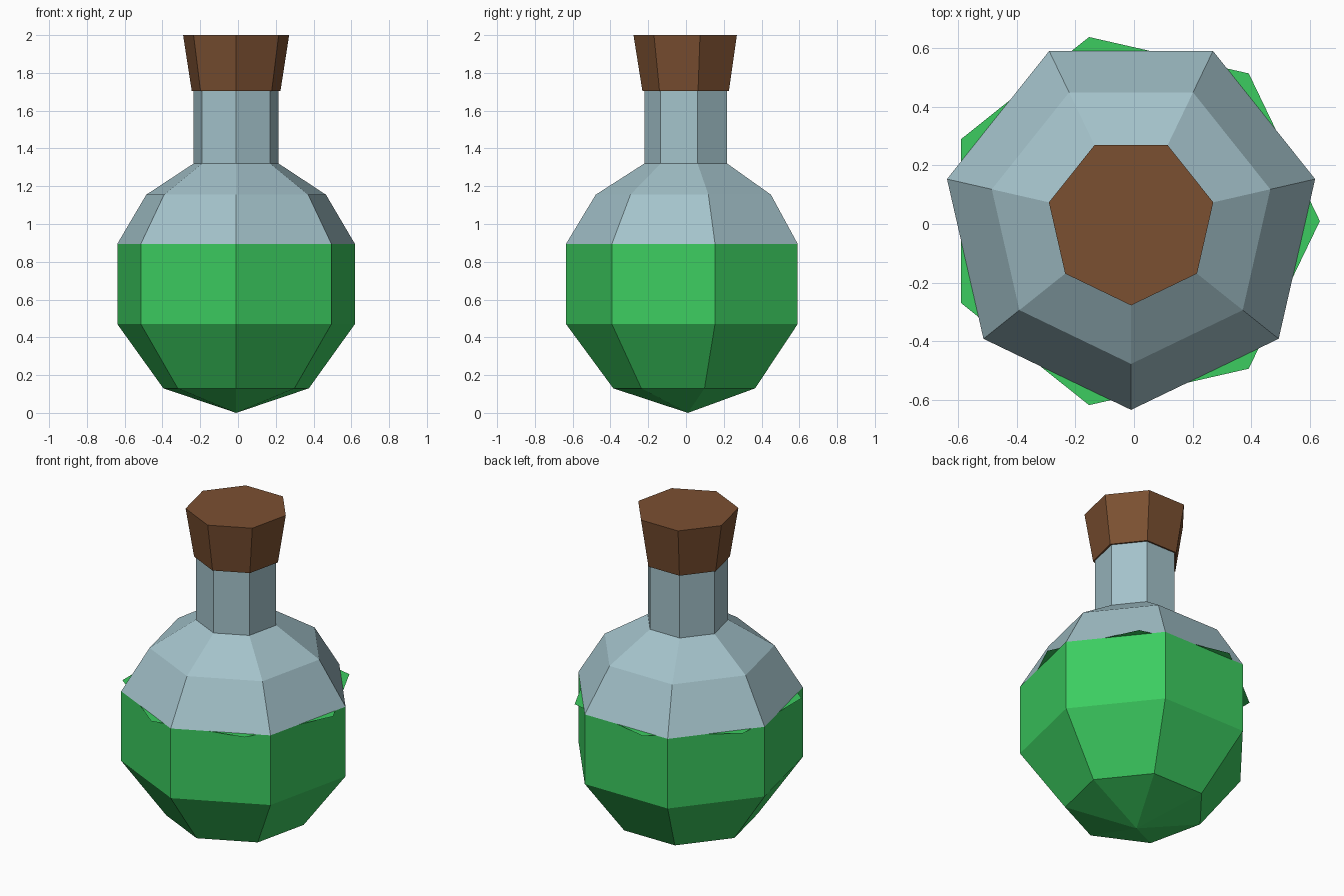
import bpy
import bmesh
from math import pi, cos, sin

cube = bpy.data.objects.get("Cube")
if cube:
    bpy.data.objects.remove(cube, do_unlink=True)

SIDES = 7
CENTRE = (-0.01, 0.01)


def material(name, colour):
    mat = bpy.data.materials.new(name)
    mat.use_nodes = True
    mat.diffuse_color = (*colour, 1)
    bsdf = next(n for n in mat.node_tree.nodes if n.type == 'BSDF_PRINCIPLED')
    bsdf.inputs["Base Color"].default_value = (*colour, 1)
    return mat


def lathe(name, profile, mat, start=-pi / 2, cap_bottom=False, cap_top=False):
    """Seven-sided solid of rings (radius, z); radius 0 makes a point."""
    bm = bmesh.new()
    rings = []
    for r, z in profile:
        count = SIDES if r else 1
        angles = [start + 2 * pi * i / SIDES for i in range(count)]
        rings.append([bm.verts.new((CENTRE[0] + r * cos(a),
                                    CENTRE[1] + r * sin(a), z)) for a in angles])
    for low, high in zip(rings, rings[1:]):
        for i in range(SIDES):
            j = (i + 1) % SIDES
            if len(low) == 1:
                bm.faces.new((low[0], high[j], high[i]))
            else:
                bm.faces.new((low[i], low[j], high[j], high[i]))
    if cap_bottom:
        bm.faces.new(rings[0][::-1])
    if cap_top:
        bm.faces.new(rings[-1])
    mesh = bpy.data.meshes.new(name)
    bm.to_mesh(mesh)
    bm.free()
    mesh.materials.append(mat)
    obj = bpy.data.objects.new(name, mesh)
    bpy.context.collection.objects.link(obj)
    return obj


green = material("green liquid", (0.045, 0.604, 0.117))
glass = material("pale blue glass", (0.367, 0.539, 0.59))
cork = material("brown cork", (0.198, 0.08, 0.031))

# Liquid-filled lower bulb, ending in a point
lathe("liquid_bulb", [(0, 0), (0.395, 0.13), (0.645, 0.47), (0.645, 0.895)], green)

# Flat liquid surface, turned so its corners poke through the bulb
lathe("liquid_surface", [(0.645, 0.895)], green, start=0, cap_top=True)

# Empty glass shoulder and neck
lathe("glass_neck", [(0.645, 0.895), (0.488, 1.155), (0.231, 1.32), (0.231, 1.71)], glass)

# Flared stopper
lathe("stopper", [(0.241, 1.705), (0.288, 2.0)], cork, cap_bottom=True, cap_top=True)
